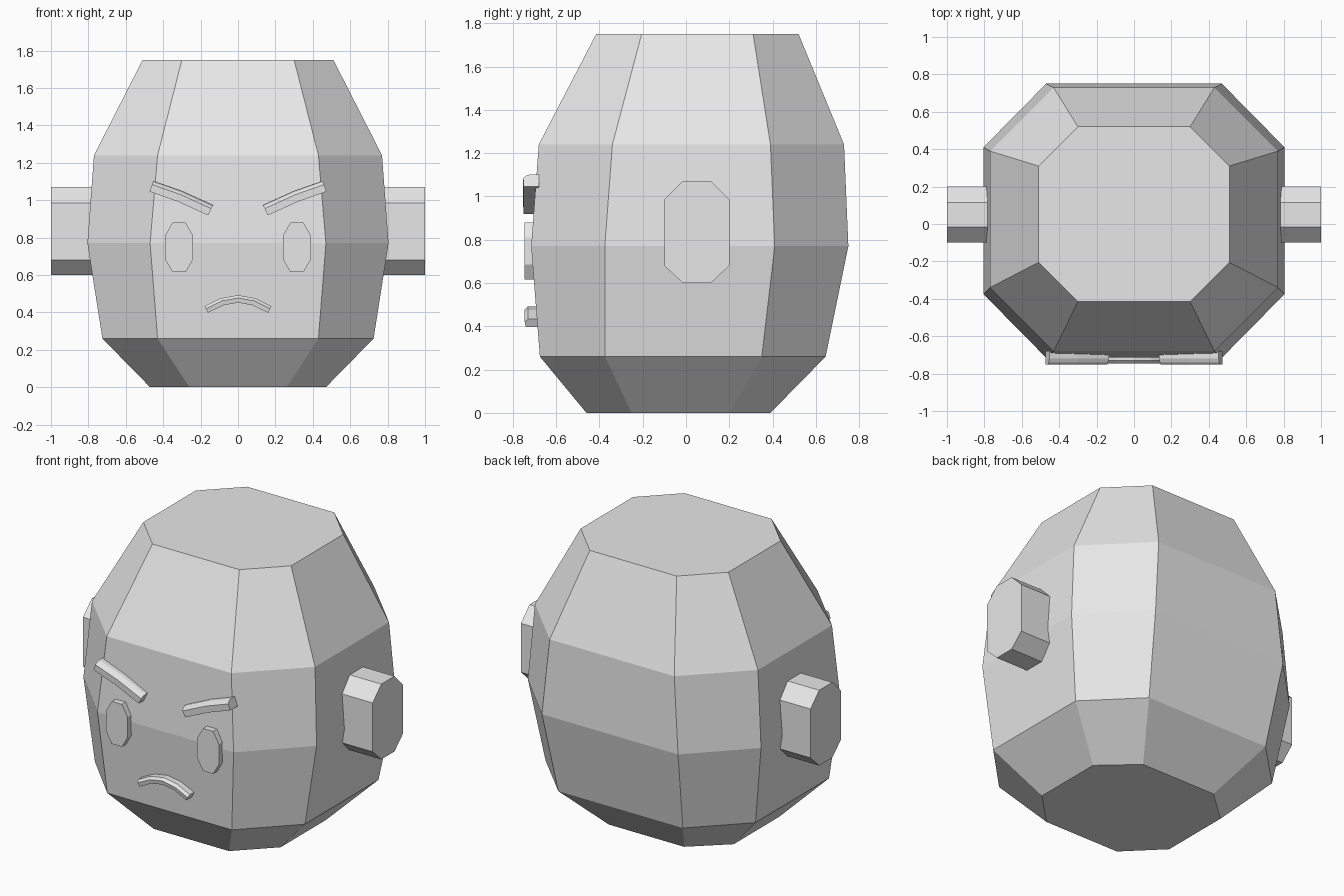
import bpy, bmesh
from mathutils import Vector

if "Cube" in bpy.data.objects:
    bpy.data.objects.remove(bpy.data.objects["Cube"], do_unlink=True)

grey = bpy.data.materials.new("plain_grey")
grey.use_nodes = True
grey.diffuse_color = (0.8, 0.8, 0.8, 1)
grey.node_tree.nodes["Principled BSDF"].inputs["Base Color"].default_value = (0.8, 0.8, 0.8, 1)


def loft(name, rings):
    """Join equal-sized rings of points into a closed, flat-shaded solid."""
    bm = bmesh.new()
    loops = [[bm.verts.new(p) for p in ring] for ring in rings]
    for a, b in zip(loops, loops[1:]):
        for i in range(len(a)):
            j = (i + 1) % len(a)
            bm.faces.new((a[i], a[j], b[j], b[i]))
    bm.faces.new(loops[0])
    bm.faces.new(loops[-1])
    bmesh.ops.recalc_face_normals(bm, faces=bm.faces)
    mesh = bpy.data.meshes.new(name)
    bm.to_mesh(mesh)
    bm.free()
    mesh.materials.append(grey)
    obj = bpy.data.objects.new(name, mesh)
    bpy.context.collection.objects.link(obj)
    return obj


def octagon(u0, u1, v0, v1, cu0, cu1, cv0, cv1):
    """Box outline with its corners cut: outer limits, then flat-side limits."""
    return [(cu0, v0), (cu1, v0), (u1, cv0), (u1, cv1),
            (cu1, v1), (cu0, v1), (u0, cv1), (u0, cv0)]


def strip(name, path, section):
    """Sweep a (height, y) section along an (x, z) path on the face."""
    pts = [Vector(p) for p in path]
    rings = []
    for i, p in enumerate(pts):
        d = (pts[min(i + 1, len(pts) - 1)] - pts[max(i - 1, 0)]).normalized()
        n = Vector((-d.y, d.x))
        if n.y < 0:
            n = -n
        rings.append([(p.x + n.x * h, y, p.y + n.y * h) for h, y in section])
    return loft(name, rings)


# Head: z, half width, front flat half width, front, back, side flat limits
levels = [
    (0.00, 0.47, 0.26, -0.46, 0.39, -0.25, 0.20),
    (0.26, 0.725, 0.43, -0.675, 0.645, -0.375, 0.35),
    (0.77, 0.805, 0.47, -0.715, 0.75, -0.375, 0.41),
    (1.24, 0.77, 0.43, -0.68, 0.73, -0.34, 0.39),
    (1.75, 0.51, 0.30, -0.415, 0.52, -0.205, 0.31),
]
loft("head", [[(x, y, z) for x, y in octagon(-w, w, f, b, -c, c, s0, s1)]
              for z, w, c, f, b, s0, s1 in levels])

ear = octagon(-0.10, 0.20, 0.60, 1.07, -0.015, 0.115, 0.68, 0.985)
eye = octagon(0.24, 0.39, 0.615, 0.88, 0.28, 0.35, 0.685, 0.81)
brow_section = [(-0.03, -0.75), (0.01, -0.752), (0.022, -0.74),
                (0.03, -0.72), (0.03, -0.68), (-0.03, -0.68)]
brow_path = [(0.147, 0.946), (0.31, 1.02), (0.463, 1.074)]

# Paired features
for side, s in (("left", 1), ("right", -1)):
    loft(side + "_ear", [[(s * x, y, z) for y, z in ear] for x in (0.72, 1.0)])
    loft(side + "_eye", [[(s * x, y, z) for x, z in eye] for y in (-0.745, -0.68)])
    strip(side + "_eyebrow", [(s * x, z) for x, z in brow_path], brow_section)

# Downturned mouth
mouth_section = [(-0.02, -0.74), (0.005, -0.745), (0.02, -0.73),
                 (0.02, -0.67), (-0.02, -0.67)]
strip("mouth", [(-0.17, 0.415), (-0.085, 0.457), (0, 0.472),
                (0.085, 0.457), (0.17, 0.415)], mouth_section)
